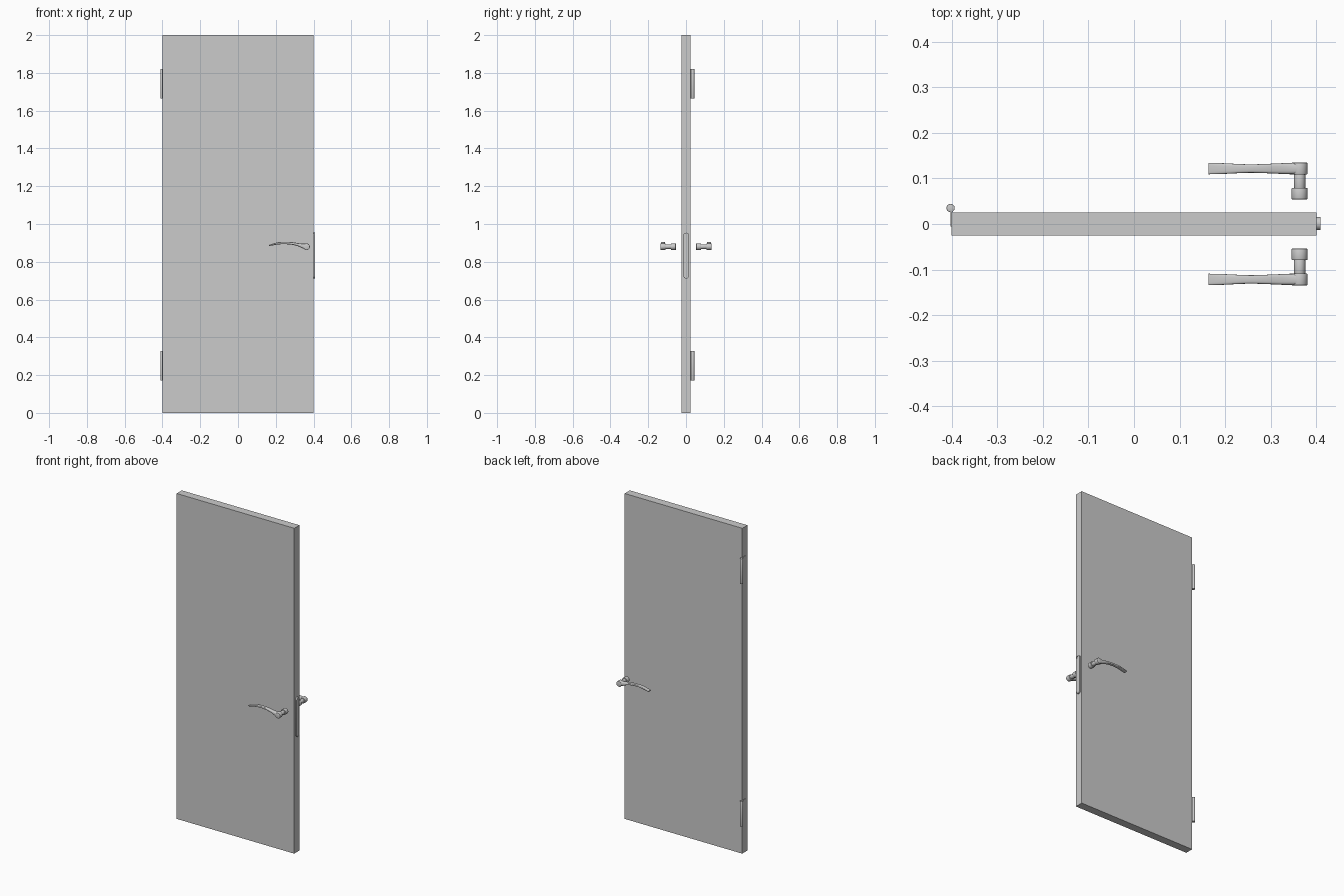
import bpy, bmesh, math
from mathutils import Matrix

if "Cube" in bpy.data.objects:
    bpy.data.objects.remove(bpy.data.objects["Cube"])


def finish(bm, name, smooth=True):
    bmesh.ops.recalc_face_normals(bm, faces=bm.faces)
    me = bpy.data.meshes.new(name)
    bm.to_mesh(me)
    bm.free()
    ob = bpy.data.objects.new(name, me)
    bpy.context.collection.objects.link(ob)
    if smooth:
        bpy.ops.object.select_all(action='DESELECT')
        ob.select_set(True)
        bpy.context.view_layer.objects.active = ob
        bpy.ops.object.shade_smooth_by_angle(angle=math.radians(35))
    return ob


def box(name, lo, hi):
    bm = bmesh.new()
    size = [b - a for a, b in zip(lo, hi)]
    mid = [(a + b) / 2 for a, b in zip(lo, hi)]
    bmesh.ops.create_cube(bm, size=1, matrix=Matrix.Translation(mid) @ Matrix.Diagonal((*size, 1)))
    return finish(bm, name, False)


def cylinder(name, centre, radius, length, axis='Z', bevel=0.0015):
    bm = bmesh.new()
    turn = Matrix.Rotation(math.pi / 2, 4, 'X') if axis == 'Y' else Matrix()
    bmesh.ops.create_cone(bm, cap_ends=True, segments=32, radius1=radius, radius2=radius,
                          depth=length, matrix=Matrix.Translation(centre) @ turn)
    rims = [e for e in bm.edges if any(len(f.verts) > 4 for f in e.link_faces)]
    bmesh.ops.bevel(bm, geom=rims, offset=bevel, segments=2, affect='EDGES', profile=0.5)
    return finish(bm, name)


# Door slab
box("door_panel", (-0.4, -0.025, 0), (0.4, 0.025, 2))

# Hinges: knuckle plus leaf on the door edge
for label, z in (("lower", 0.25), ("upper", 1.743)):
    cylinder(f"{label}_hinge_knuckle", (-0.402, 0.035, z), 0.009, 0.156)
    box(f"{label}_hinge_leaf", (-0.4025, -0.006, z - 0.078), (-0.3995, 0.035, z + 0.078))

# Latch plate: rounded ends, shallow recessed face
bm = bmesh.new()
ring = []
for zc, start in ((0.9395, 0), (0.7255, math.pi)):
    for i in range(9):
        a = start + math.pi * i / 8
        ring.append(bm.verts.new((0.4, 0.001 + 0.0145 * math.cos(a), zc + 0.0145 * math.sin(a))))
face = bm.faces.new(ring)
out = bmesh.ops.extrude_face_region(bm, geom=[face])
bmesh.ops.translate(bm, vec=(0.0085, 0, 0), verts=[v for v in out['geom'] if isinstance(v, bmesh.types.BMVert)])
front = [f for f in out['geom'] if isinstance(f, bmesh.types.BMFace)]
bmesh.ops.inset_region(bm, faces=front, thickness=0.003)
inner = bmesh.ops.extrude_face_region(bm, geom=front)
bmesh.ops.translate(bm, vec=(-0.002, 0, 0), verts=[v for v in inner['geom'] if isinstance(v, bmesh.types.BMVert)])
bmesh.ops.delete(bm, geom=front, context='FACES_ONLY')
finish(bm, "latch_plate")

# Lever stations: x, z, half height, half width
STATIONS = [(0.163, 0.886, 0.003, 0.0125), (0.19, 0.893, 0.005, 0.012),
            (0.22, 0.8985, 0.006, 0.0105), (0.255, 0.8995, 0.0065, 0.0092),
            (0.29, 0.8965, 0.007, 0.0102), (0.32, 0.890, 0.0085, 0.0115),
            (0.343, 0.8835, 0.0125, 0.0125), (0.363, 0.880, 0.0165, 0.0127)]


def spline(t):
    # Catmull-Rom interpolation of the stations
    i = min(int(t), len(STATIONS) - 2)
    f = t - i
    p = [STATIONS[max(0, min(len(STATIONS) - 1, i + k))] for k in (-1, 0, 1, 2)]
    return [b + 0.5 * f * (c - a + f * (2 * a - 5 * b + 4 * c - d + f * (3 * (b - c) + d - a)))
            for a, b, c, d in zip(*p)]


def lever(name, side):
    bm = bmesh.new()
    rings = []
    for s in range(29):
        x, z, hh, hw = spline(s / 4)
        ring = []
        for k in range(24):
            a = 2 * math.pi * k / 24
            c, n = math.cos(a), math.sin(a)
            y = side * 0.1215 + hw * math.copysign(abs(c) ** 0.6, c)
            ring.append(bm.verts.new((x, y, z + hh * math.copysign(abs(n) ** 0.6, n))))
        rings.append(ring)
    for a, b in zip(rings, rings[1:]):
        for k in range(24):
            bm.faces.new((a[k], a[k - 1], b[k - 1], b[k]))
    bm.faces.new(rings[0])
    bm.faces.new(rings[-1])
    return finish(bm, name)


# Handle set on both faces
for label, side in (("front", -1), ("back", 1)):
    cylinder(f"{label}_handle_collar", (0.363, side * 0.0665, 0.88), 0.0175, 0.025, 'Y')
    cylinder(f"{label}_handle_neck", (0.363, side * 0.094, 0.88), 0.0125, 0.034, 'Y')
    cylinder(f"{label}_handle_head", (0.363, side * 0.1215, 0.88), 0.0175, 0.027, 'Y', 0.003)
    lever(f"{label}_handle_lever", side)
